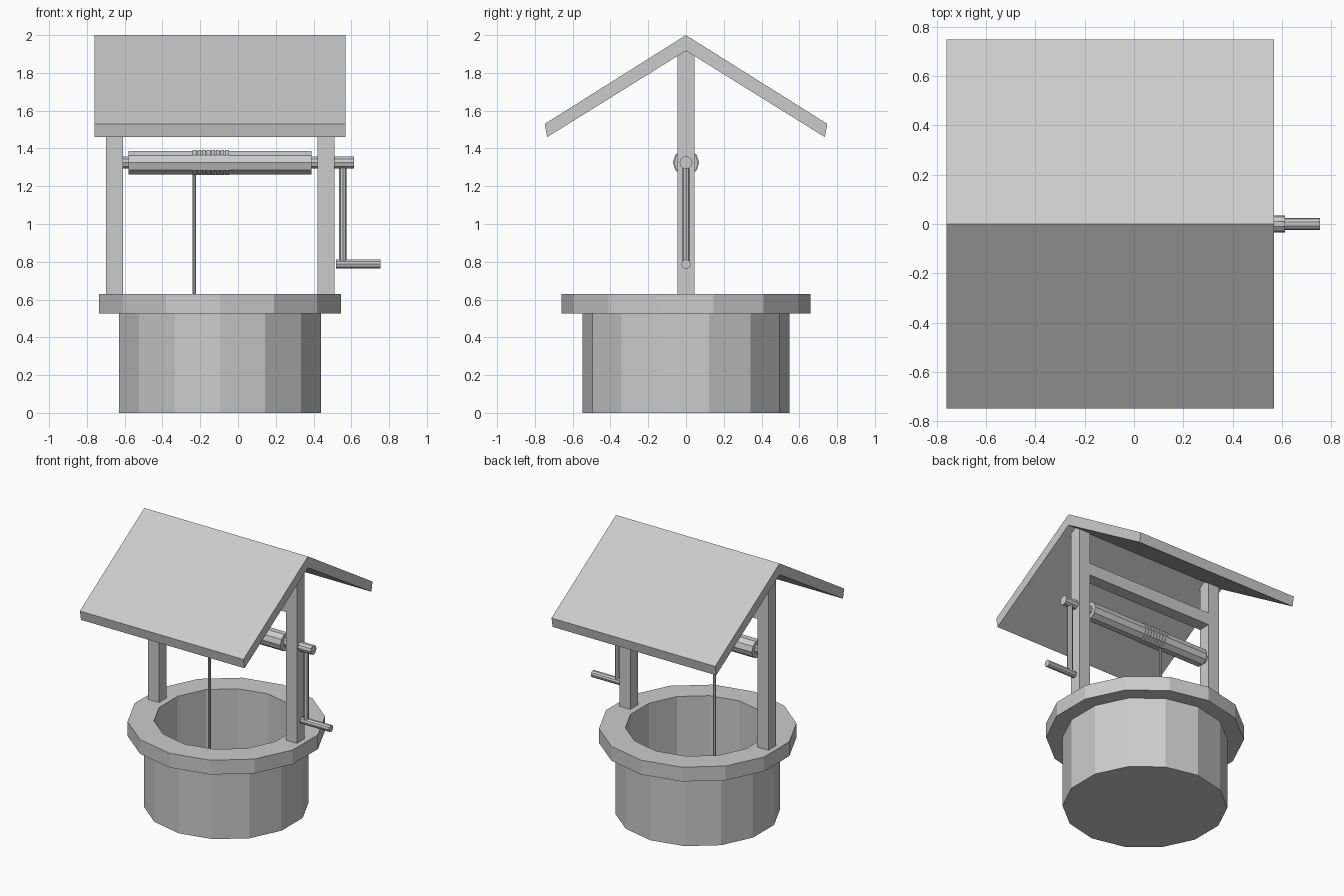
import bpy, bmesh, math

if "Cube" in bpy.data.objects:
    bpy.data.objects.remove(bpy.data.objects["Cube"])

CX = -0.095          # well axis in x
AXLE_Z = 1.325


def finish(name, bm):
    bmesh.ops.recalc_face_normals(bm, faces=bm.faces)
    me = bpy.data.meshes.new(name)
    bm.to_mesh(me)
    bm.free()
    ob = bpy.data.objects.new(name, me)
    bpy.context.collection.objects.link(ob)
    return ob


def lathe(name, profile, sides):
    """Spin a closed (r, z) profile about the well axis; r = 0 gives a pole."""
    bm = bmesh.new()
    rings = []
    for r, z in profile:
        if r == 0:
            rings.append([bm.verts.new((CX, 0, z))] * sides)
        else:
            rings.append([bm.verts.new((CX + r * math.sin(2 * math.pi * i / sides),
                                        r * math.cos(2 * math.pi * i / sides), z))
                          for i in range(sides)])
    for a, b in zip(rings, rings[1:]):
        for i in range(sides):
            j = (i + 1) % sides
            quad = list(dict.fromkeys((a[i], a[j], b[j], b[i])))
            bm.faces.new(quad)
    return finish(name, bm)


def box(name, x, y, z):
    bm = bmesh.new()
    bmesh.ops.create_cube(bm, size=1)
    for v in bm.verts:
        v.co = [lo + (c + 0.5) * (hi - lo) for c, (lo, hi) in zip(v.co, (x, y, z))]
    return finish(name, bm)


def rod(name, axis, start, end, centre, r, sides):
    """Prism along x (centre = y, z) or along z (centre = x, y)."""
    bm = bmesh.new()
    rings = []
    for t in (start, end):
        ring = []
        for i in range(sides):
            a = 2 * math.pi * i / sides
            u, w = centre[0] + r * math.cos(a), centre[1] + r * math.sin(a)
            ring.append(bm.verts.new((t, u, w) if axis == 'x' else (u, w, t)))
        bm.faces.new(ring)
        rings.append(ring)
    for i in range(sides):
        j = (i + 1) % sides
        bm.faces.new((rings[0][i], rings[0][j], rings[1][j], rings[1][i]))
    return finish(name, bm)


# Well: floor, wall, overhanging rim and hollow shaft
lathe("well_wall", [(0, 0), (0.548, 0), (0.548, 0.525), (0.658, 0.525),
                    (0.658, 0.63), (0.482, 0.63), (0.482, 0.04), (0, 0.04)], 14)

# Posts and cross beam
for side, name in ((-1, "left_post"), (1, "right_post")):
    x = CX + side * 0.56
    box(name, (x - 0.045, x + 0.045), (-0.045, 0.045), (0.63, 1.92))
box("cross_beam", (CX - 0.53, CX + 0.53), (-0.045, 0.045), (1.57, 1.66))

# Gable roof: chevron profile extruded along x
bm = bmesh.new()
profile = [(0, 2.0), (0.748, 1.53), (0.735, 1.46), (0, 1.917), (-0.735, 1.46), (-0.748, 1.53)]
ends = [[bm.verts.new((x, y, z)) for y, z in profile] for x in (-0.76, 0.568)]
for e in ends:
    bm.faces.new((e[0], e[1], e[2], e[3]))
    bm.faces.new((e[0], e[3], e[4], e[5]))
for i in range(6):
    j = (i + 1) % 6
    bm.faces.new((ends[0][i], ends[0][j], ends[1][j], ends[1][i]))
finish("roof", bm)

# Winch: axle, drum, crank arm and handle
rod("axle", 'x', -0.65, 0.613, (0, AXLE_Z), 0.034, 10)
rod("drum", 'x', -0.58, 0.39, (0, AXLE_Z), 0.065, 10)
rod("crank_arm", 'z', 0.785, 1.325, (0.555, 0), 0.019, 8)
rod("crank_handle", 'x', 0.52, 0.755, (0, 0.787), 0.025, 10)

# Rope coils on the drum and hanging rope
for i in range(8):
    x = -0.24 + i * 0.0245
    rod(f"rope_coil_{i + 1}", 'x', x, x + 0.02, (0, AXLE_Z), 0.07, 10)
rod("hanging_rope", 'z', 0.04, 1.28, (-0.232, 0), 0.01, 8)
